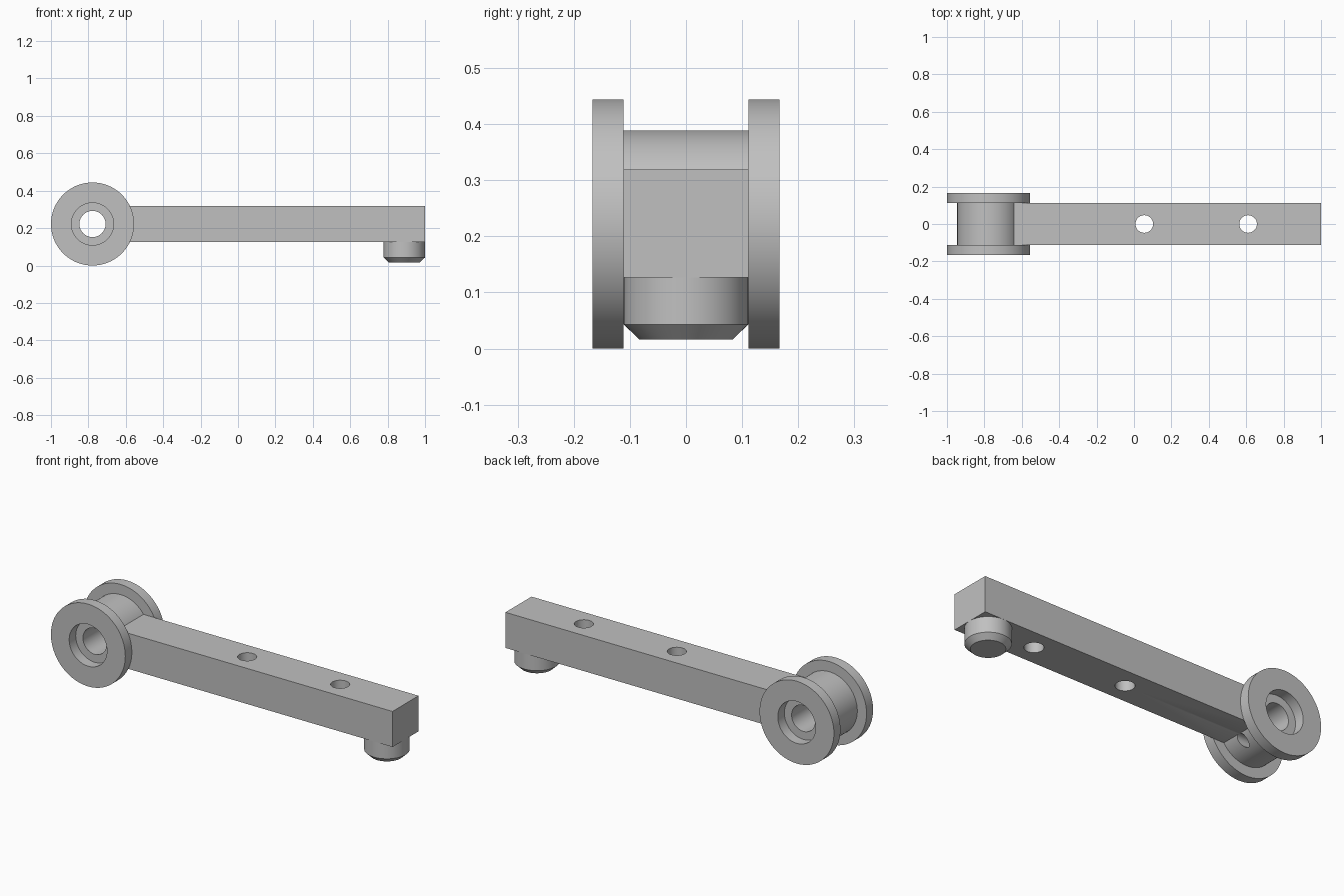
import bpy, bmesh, math
from mathutils import Matrix, Vector

cube = bpy.data.objects.get("Cube")
if cube:
    bpy.data.objects.remove(cube, do_unlink=True)

grey = bpy.data.materials.new("plain grey")
grey.use_nodes = True
colour = (0.53, 0.53, 0.53, 1)
grey.diffuse_color = colour
grey.node_tree.nodes["Principled BSDF"].inputs["Base Color"].default_value = colour


def make(name, bm):
    bmesh.ops.recalc_face_normals(bm, faces=bm.faces)
    mesh = bpy.data.meshes.new(name)
    bm.to_mesh(mesh)
    bm.free()
    mesh.materials.append(grey)
    obj = bpy.data.objects.new(name, mesh)
    bpy.context.collection.objects.link(obj)
    return obj


def lathe(name, profile, place, closed, steps=96):
    """Revolve (radius, height) points about z, then move the result into place."""
    bm = bmesh.new()
    verts = [bm.verts.new((r, 0, h)) for r, h in profile]
    pairs = list(zip(verts, verts[1:] + verts[:1]))
    edges = [bm.edges.new(p) for p in (pairs if closed else pairs[:-1])]
    bmesh.ops.spin(bm, geom=verts + edges, axis=(0, 0, 1), cent=(0, 0, 0),
                   angle=math.tau, steps=steps)
    bmesh.ops.remove_doubles(bm, verts=bm.verts, dist=0.0001)
    bm.transform(place)
    return make(name, bm)


def drill(name, radius, start, end):
    start, end = Vector(start), Vector(end)
    axis = end - start
    turn = axis.to_track_quat('Z', 'Y').to_matrix().to_4x4()
    bm = bmesh.new()
    bmesh.ops.create_cone(bm, cap_ends=True, segments=48, radius1=radius,
                          radius2=radius, depth=axis.length,
                          matrix=Matrix.Translation((start + end) / 2) @ turn)
    obj = make(name, bm)
    obj.hide_render = True
    return obj


def activate(obj):
    bpy.ops.object.select_all(action='DESELECT')
    obj.select_set(True)
    bpy.context.view_layer.objects.active = obj


def cut(obj, cutters):
    activate(obj)
    for cutter in cutters:
        mod = obj.modifiers.new("hole", 'BOOLEAN')
        mod.operation = 'DIFFERENCE'
        mod.solver = 'EXACT'
        mod.object = cutter
        bpy.ops.object.modifier_apply(modifier=mod.name)


# Flanged spool with a counterbored through hole
hub_x, hub_z = -0.778, 0.222
half = [(0.07, 0.111), (0.113, 0.111), (0.113, 0.167),
        (0.222, 0.167), (0.222, 0.111), (0.167, 0.111)]
outline = half + [(r, -h) for r, h in reversed(half)]
spool = lathe("flanged_spool", outline,
              Matrix.Translation((hub_x, 0, hub_z)) @ Matrix.Rotation(math.pi / 2, 4, 'X'),
              True)

# Straight arm, ending inside the spool barrel
low, high, left, right, wide = 0.127, 0.319, -0.66, 1.0, 0.222
bm = bmesh.new()
bmesh.ops.create_cube(bm, size=1, matrix=Matrix.Translation(
    ((left + right) / 2, 0, (low + high) / 2)) @ Matrix.Diagonal(
    (right - left, wide, high - low, 1)))
arm = make("arm", bm)

# Chamfered pin under the free end
pin = lathe("end_pin", [(0, 0.016), (0.083, 0.016), (0.111, 0.043), (0.111, low), (0, low)],
            Matrix.Translation((0.889, 0, 0)), False)

# Two vertical holes, and a fine oil passage grazing the underside of the arm
holes = [drill("arm_hole_cutter", 0.047, (x, 0, 0), (x, 0, 0.5)) for x in (0.055, 0.61)]
oil = drill("oil_passage_cutter", 0.026, (-0.35, 0, 0.102), (-0.74, 0, 0.102))
cut(arm, holes + [oil])
cut(spool, [oil])
for cutter in holes + [oil]:
    bpy.data.objects.remove(cutter, do_unlink=True)

for obj in (spool, arm, pin):
    activate(obj)
    bpy.ops.object.shade_smooth_by_angle(angle=math.radians(30))
